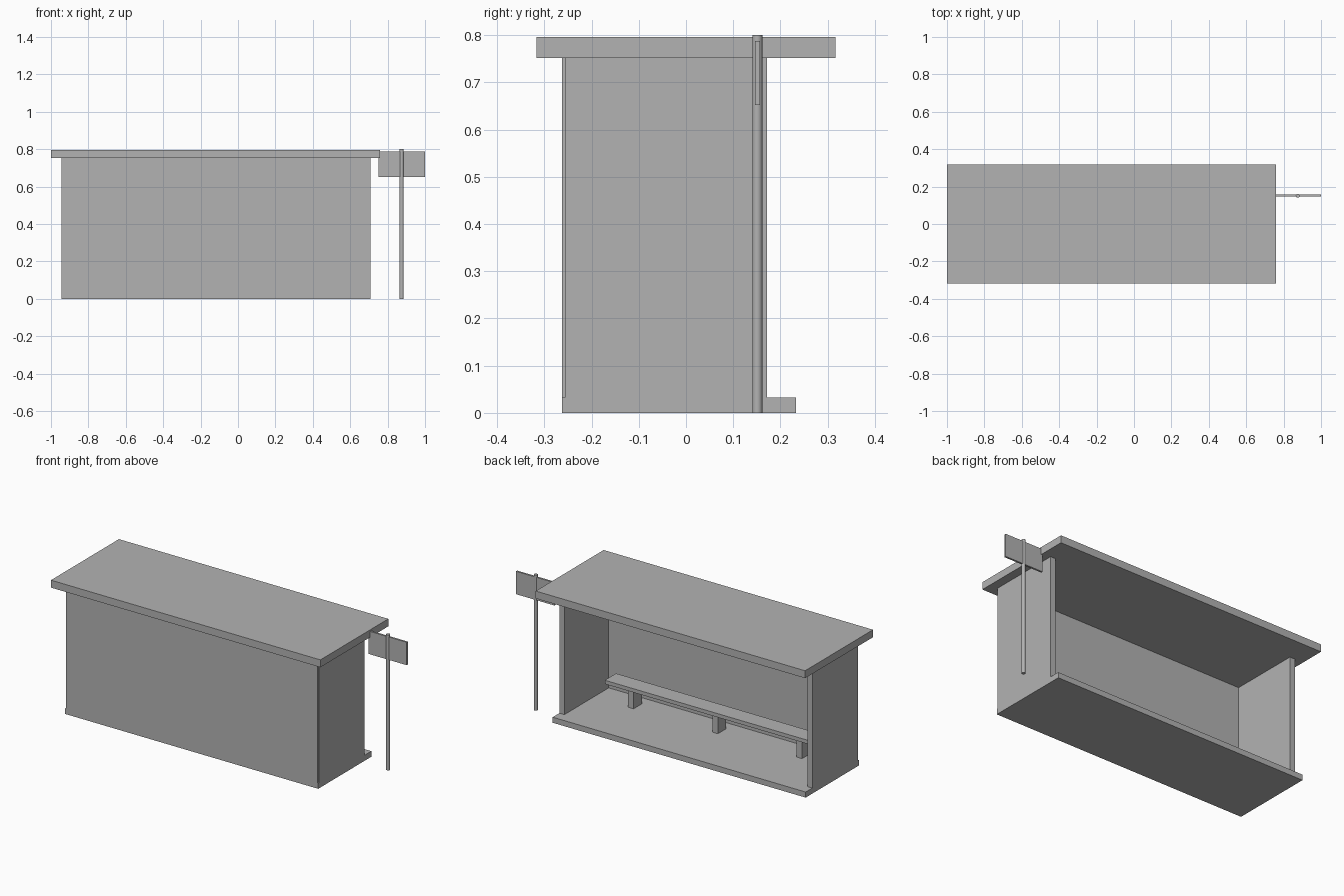
import bpy
import bmesh
from mathutils import Vector

cube = bpy.data.objects.get("Cube")
if cube:
    bpy.data.objects.remove(cube)

# One plain grey for the whole shelter
grey = bpy.data.materials.new("plain grey")
grey.use_nodes = True
colour = (0.45, 0.45, 0.45, 1)
grey.diffuse_color = colour
grey.node_tree.nodes["Principled BSDF"].inputs["Base Color"].default_value = colour


def finish(name, bm):
    mesh = bpy.data.meshes.new(name)
    bm.to_mesh(mesh)
    bm.free()
    mesh.materials.append(grey)
    obj = bpy.data.objects.new(name, mesh)
    bpy.context.collection.objects.link(obj)
    return obj


def box(name, x, y, z):
    """Box from its (min, max) span along each axis."""
    bm = bmesh.new()
    bmesh.ops.create_cube(bm, size=1)
    spans = (x, y, z)
    size = Vector([b - a for a, b in spans])
    middle = Vector([(a + b) / 2 for a, b in spans])
    for v in bm.verts:
        v.co = v.co * size + middle
    return finish(name, bm)


LEFT, RIGHT = 0.708, -0.945
MID = (LEFT + RIGHT) / 2
FLOOR, EAVES = 0.033, 0.752
WALL = 0.033

# Shelter shell
box("floor_slab", (RIGHT, LEFT), (-0.263, 0.233), (0, FLOOR))
box("rear_panel", (RIGHT + 0.004, LEFT - 0.004), (-0.263, -0.243), (FLOOR, EAVES))
box("left_wall", (LEFT - WALL, LEFT), (-0.256, 0.171), (FLOOR, EAVES))
box("right_wall", (RIGHT, RIGHT + WALL), (-0.256, 0.171), (FLOOR, EAVES))
box("roof", (-1, 0.76), (-0.317, 0.317), (EAVES, 0.796))

# Bench on three legs
box("bench_seat", (MID - 0.71, MID + 0.71), (-0.192, -0.087), (0.138, 0.16))
for i, side in enumerate(("right", "middle", "left")):
    x = MID + (i - 1) * 0.55
    box(f"bench_leg_{side}", (x - 0.018, x + 0.018), (-0.178, -0.102), (FLOOR, 0.138))

# Sign on a round pole
box("sign_board", (0.75, 1), (0.146, 0.157), (0.652, 0.787))
bm = bmesh.new()
bmesh.ops.create_cone(bm, cap_ends=True, segments=24, radius1=0.0105, radius2=0.0105, depth=0.8)
bmesh.ops.translate(bm, verts=bm.verts, vec=(0.875, 0.151, 0.4))
pole = finish("sign_pole", bm)
bpy.context.view_layer.objects.active = pole
pole.select_set(True)
bpy.ops.object.shade_smooth_by_angle()
